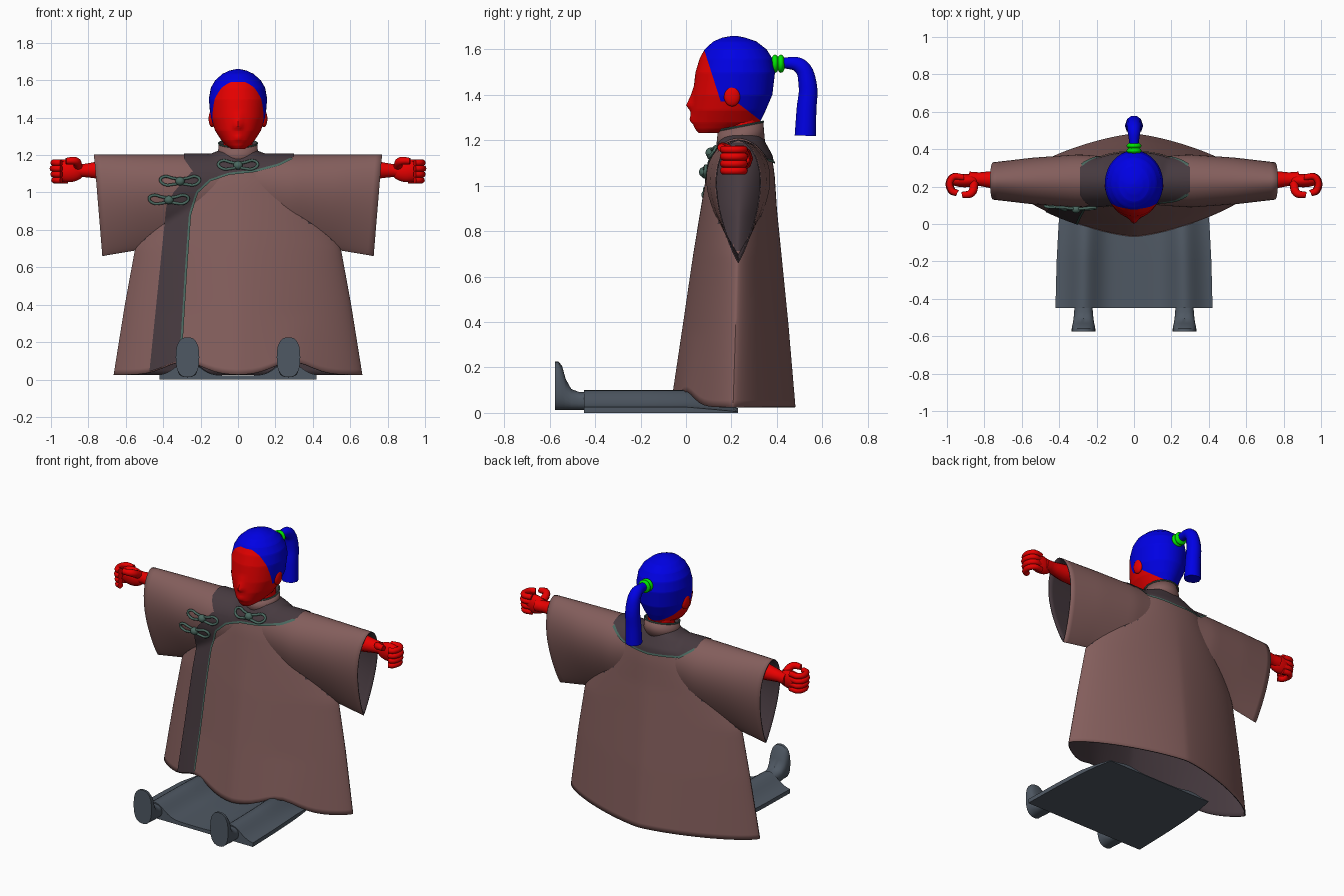
import bpy, bmesh, math
from mathutils import Vector
from mathutils.bvhtree import BVHTree

if "Cube" in bpy.data.objects:
    bpy.data.objects.remove(bpy.data.objects["Cube"])

def mat(name, *c):
    m = bpy.data.materials.new(name)
    m.diffuse_color = (*c, 1)
    m.use_nodes = True
    m.node_tree.nodes["Principled BSDF"].inputs["Base Color"].default_value = m.diffuse_color
    return m

ROBE = mat("dusty brown cloth", .23, .112, .107)
DARK = mat("dark plum lining", .062, .042, .050)
SLATE = mat("slate cloth", .078, .098, .125)
TEAL = mat("teal cord", .068, .14, .115)
RED = mat("red skin", .86, 0, 0)
BLUE = mat("blue hair", 0, 0, .78)
GREEN = mat("green band", 0, .78, 0)

def lerp(tab, t):
    """Piecewise linear lookup in rows (key, values...) with rising keys."""
    t = min(max(t, tab[0][0]), tab[-1][0])
    for a, b in zip(tab, tab[1:]):
        if t <= b[0]:
            f = (t - a[0]) / (b[0] - a[0])
            v = [p + (q - p) * f for p, q in zip(a[1:], b[1:])]
            return v if len(v) > 1 else v[0]

def span(a, b, n):
    return [a + (b - a) * i / (n - 1) for i in range(n)]

def add(name, bm, *mats):
    bmesh.ops.recalc_face_normals(bm, faces=bm.faces)
    me = bpy.data.meshes.new(name)
    bm.to_mesh(me)
    ob = bpy.data.objects.new(name, me)
    bpy.context.collection.objects.link(ob)
    for m in mats:
        me.materials.append(m)
    return ob

def loft_bm(rings, caps=(1, 1), closed=True):
    bm = bmesh.new()
    vs = [[bm.verts.new(p) for p in r] for r in rings]
    n = len(vs[0])
    for a, b in zip(vs, vs[1:]):
        for i in range(n if closed else n - 1):
            j = (i + 1) % n
            bm.faces.new((a[i], a[j], b[j], b[i]))
    for c, r in zip(caps, (vs[0], vs[-1])):
        if c and closed:
            bm.faces.new(r)
    return bm

def tube(name, pts, radii, m, cyclic=False, res=3):
    cu = bpy.data.curves.new(name, 'CURVE')
    cu.dimensions, cu.bevel_depth, cu.use_fill_caps = '3D', 1, True
    cu.bevel_resolution, cu.resolution_u = res, 5
    sp = cu.splines.new('BEZIER')
    sp.bezier_points.add(len(pts) - 1)
    for i, (bp, p) in enumerate(zip(sp.bezier_points, pts)):
        bp.co = p
        bp.handle_left_type = bp.handle_right_type = 'AUTO'
        bp.radius = radii[i] if isinstance(radii, (list, tuple)) else radii
    sp.use_cyclic_u = cyclic
    tmp = bpy.data.objects.new("tmp", cu)
    bpy.context.collection.objects.link(tmp)
    me = bpy.data.meshes.new_from_object(tmp.evaluated_get(bpy.context.evaluated_depsgraph_get()))
    bpy.data.objects.remove(tmp)
    ob = bpy.data.objects.new(name, me)
    bpy.context.collection.objects.link(ob)
    me.materials.clear()
    me.materials.append(m)

def ball(name, loc, size, m):
    bm = bmesh.new()
    bmesh.ops.create_uvsphere(bm, u_segments=20, v_segments=12, radius=1)
    bmesh.ops.scale(bm, vec=size, verts=bm.verts)
    bmesh.ops.translate(bm, vec=loc, verts=bm.verts)
    add(name, bm, m)

def thicken(ob, t=.006):
    s = ob.modifiers.new("cloth", 'SOLIDIFY')
    s.thickness, s.offset, s.material_offset, s.material_offset_rim = t, -1, 1, 1

def power(v, e):
    return math.copysign(abs(v) ** e, v)

# robe body: lens shaped rings, front hem lifted over the legs
BODY = [(.025, .665, -.068, .482, 1.4), (.4, .605, -.012, .45, 1.45), (.7, .55, .032, .42, 1.5),
        (.9, .46, .065, .40, 1.65), (1.05, .34, .09, .39, 1.9), (1.13, .27, .112, .378, 2.1),
        (1.19, .18, .145, .345, 2), (1.22, .1, .16, .33, 2)]
SLEEVE = [(0, .78, .12), (.3, .71, .142), (.55, .695, .125), (.77, .66, .10)]
def lift(x):
    return .07 * math.exp(-((abs(x) - .29) / .14) ** 2)
def drop(v):
    return abs(math.sin(math.pi * v ** .66)) ** .8
rings = []
for z in span(.025, 1.22, 41):
    hw, yf, yb, n = lerp(BODY, z)
    ring = []
    for i in range(80):
        a = math.tau * i / 80
        x = hw * power(math.cos(a), 2 / n)
        y = (yf + yb) / 2 + (yb - yf) / 2 * power(math.sin(a), 2 / n)
        up = lift(x) * max(0, 1 - (z - .025) / .32) if math.sin(a) < 0 else 0
        ring.append((x, y, z + up))
    rings.append(ring)
body_bm = loft_bm(rings, (0, 1))
# the part of the body that lies inside a sleeve is lining
for f in body_bm.faces:
    c = f.calc_center_median()
    zb, hw = lerp(SLEEVE, abs(c.x))
    v = (1.203 - c.z) / (1.203 - zb)
    f.material_index = int(0 < v < 1 and abs(c.y - .23) < hw * drop(v) - .004)

# wide sleeves: one teardrop tube from cuff to cuff
rings = []
for x in span(-.77, .77, 45):
    zb, hw = lerp(SLEEVE, abs(x))
    ring = []
    for i in range(48):
        a = math.tau * i / 48
        v = (1 - math.cos(a)) / 2
        ring.append((x * (1 - .058 * v), .23 + math.copysign(hw * drop(v), math.sin(a)), 1.203 + (zb - 1.203) * v))
    rings.append(ring)
sleeve_bm = loft_bm(rings, (0, 0))
trees = [BVHTree.FromBMesh(b) for b in (body_bm, sleeve_bm)]
thicken(add("robe_body", body_bm, ROBE, DARK))
thicken(add("robe_sleeves", sleeve_bm, ROBE, DARK))

def cast(o, d):
    hits = [t.ray_cast(Vector(o), Vector(d)) for t in trees]
    hits = [h for h in hits if h[0] is not None]
    return min(hits, key=lambda h: h[3])[0] if hits else Vector(o) + Vector(d)

def front(x, z, off=.005):
    return cast((x, -1, z), (0, 1, 0)) + Vector((0, -off, 0))

def back(x, z, off=.005):
    return cast((x, 1.5, z), (0, -1, 0)) + Vector((0, off, 0))

# dark yoke wrapped over the shoulders
Z_FRONT = [(-.29, 1.18), (-.24, 1.11), (-.2, 1.06), (-.15, 1.065), (-.05, 1.10), (.09, 1.115), (.22, 1.15), (.3, 1.19)]
Z_BACK = [(-.29, 1.18), (-.2, 1.115), (0, 1.10), (.2, 1.115), (.3, 1.18)]
rows = []
for x in span(-.29, .30, 41):
    f, b = front(x, lerp(Z_FRONT, x)), back(x, lerp(Z_BACK, x))
    a0, a1 = (math.atan2(p.z - 1, p.y - .24) for p in (f, b))
    row = []
    for a in span(a0, a1, 31):
        d = Vector((0, math.cos(a), math.sin(a)))
        row.append(cast(Vector((x, .24, 1)) + d, -d) + d * .005)
    rows.append(row)
add("robe_yoke", loft_bm(rows, closed=False), DARK)

# dark side flap running down to the hem
F_LEFT = [(.03, -.475), (.93, -.383), (1.0, -.345), (1.12, -.24)]
F_RIGHT = [(.03, -.312), (.6, -.277), (.88, -.257), (1.0, -.22), (1.065, -.15), (1.12, -.14)]
rows = []
for z in span(.035, 1.11, 50):
    rows.append([front(x, max(z, .032 + lift(x)), .006)
                 for x in span(lerp(F_LEFT, z), lerp(F_RIGHT, z), 9)])
add("robe_flap", loft_bm(rows, closed=False), DARK)

# flat cord trim along the flap and the yoke
def strip(name, pts, side, w=.006):
    rows = []
    for i, (x, z) in enumerate(pts):
        p, q = pts[max(i - 1, 0)], pts[min(i + 1, len(pts) - 1)]
        n = Vector((p[1] - q[1], q[0] - p[0])).normalized() * w
        rows.append([side(x + n[0], z + n[1], .009), side(x - n[0], z - n[1], .009)])
    add(name, loft_bm(rows, closed=False), TEAL)
edge = [(x, lerp(Z_FRONT, x)) for x in span(.29, -.15, 30)]
edge += [(lerp(F_RIGHT, z), z) for z in span(1.05, .12, 40)]
strip("front_trim", edge, front)
strip("back_trim", [(x, lerp(Z_BACK, x)) for x in span(-.28, .29, 30)], back)

# standing collar with trim
def collar_ring(rx, ry, zf, zb, n=40):
    return [(rx * math.cos(a), .24 + ry * math.sin(a), (zf + zb) / 2 + (zb - zf) / 2 * math.sin(a))
            for a in (math.tau * i / n for i in range(n))]
top = collar_ring(.102, .1, 1.243, 1.282)
thicken(add("collar", loft_bm([collar_ring(.112, .108, 1.16, 1.19), top], (0, 0)), ROBE, DARK))
tube("collar_trim", top[::2], .005, TEAL, True, 1)

# knotted loop buttons
for bx, bz in ((0, 1.145), (-.31, 1.06), (-.37, .96)):
    ball("button_knot", front(bx, bz, .012), (.025, .022, .023), TEAL)
    for s in (-1, 1):
        loop = [(.005, 0), (.045, .018), (.085, .025), (.105, .008), (.085, -.016), (.045, -.018)]
        tube("button_loop", [front(bx + s * u, bz + v, .012) for u, v in loop], .0075, TEAL, True, 3)

# head: rings with a nose and lips bump, hair split along cut lines
HEAD = [(1.232, .035, .055, .17), (1.25, .062, .04, .25), (1.28, .09, .027, .325), (1.33, .122, .026, .35),
        (1.40, .147, .03, .38), (1.5, .156, .042, .392), (1.56, .145, .06, .38), (1.6, .122, .082, .355),
        (1.635, .082, .12, .31), (1.652, .045, .16, .26), (1.66, .008, .205, .22)]
BUMP = [(1.27, 0), (1.29, .012), (1.315, .005), (1.33, .008), (1.353, .027), (1.40, .008), (1.44, 0)]
rings = []
for z in sorted(set(span(1.232, 1.66, 36) + [r[0] for r in HEAD])):
    hw, yf, yb = lerp(HEAD, z)
    ring = []
    for i in range(64):
        a = math.tau * i / 64
        x, y = hw * math.cos(a), (yf + yb) / 2 + (yb - yf) / 2 * math.sin(a)
        if math.sin(a) < 0:
            y -= lerp(BUMP, z) * math.exp(-(x / .022) ** 2)
        ring.append((x, y, z))
    rings.append(ring)
bm = loft_bm(rings)
for co, no in (((0, .15, 1.38), (0, 1, .32)), ((0, 0, 1.59), (0, 0, 1)),
               ((0, 0, 1.37), (0, 0, 1)), ((0, .22, 1.37), (0, 1, 1.3))):
    bmesh.ops.bisect_plane(bm, geom=bm.verts[:] + bm.edges[:] + bm.faces[:], plane_co=co, plane_no=no)
for f in bm.faces:
    c = f.calc_center_median()
    low = .22 + (1.37 - c.z) * 1.3 if c.z < 1.37 else .15 - (c.z - 1.38) * .32
    f.material_index = int(c.z > 1.59 or c.y > low)
add("head", bm, RED, BLUE)
tube("neck", [(0, .25, 1.12), (0, .25, 1.22), (0, .245, 1.3)], .078, RED)

# ponytail and band
tube("ponytail", [(0, .37, 1.53), (0, .44, 1.54), (0, .505, 1.525), (0, .535, 1.45), (0, .53, 1.33), (0, .525, 1.22)],
     [.028, .026, .036, .042, .046, .049], BLUE)
for y, r in ((.392, .04), (.418, .04)):
    ball("hair_band", (0, y, 1.537), (r, .019, r), GREEN)

# ears, arms and fists, mirrored
for s in (-1, 1):
    ball("ear", (s * .139, .203, 1.395), (.018, .036, .046), RED)
    tube("forearm", [(s * .5, .235, 1.12), (s * .72, .235, 1.12), (s * .83, .24, 1.117), (s * .88, .24, 1.115)],
         [.06, .052, .036, .04], RED)
    ball("palm", (s * .905, .232, 1.113), (.085, .036, .058), RED)
    for k in range(4):
        z, e = 1.066 + .031 * k, .004 * abs(k - 2)
        tube("finger", [(s * .91, .248, z), (s * (.975 - e), .248, z), (s * (.98 - e), .18, z), (s * .945, .165, z)],
             .0175, RED)
    tube("thumb", [(s * .855, .22, 1.14), (s * .87, .165, 1.168), (s * .92, .155, 1.168)], [.024, .022, .017], RED)

# trousers: one low sheet with two rounded legs
rings = []
for y, w, h in ((-.45, 1, 1), (-.2, .985, 1), (0, .96, 1), (.12, .93, .6), (.23, .88, .2)):
    ring = [(.42 * w, y, 0), (-.42 * w, y, 0)]
    for x in span(-.42, .42, 57):
        ring.append((x * w, y, (.022 + .078 * math.exp(-((abs(x) - .27) / .085) ** 2)) * h))
    rings.append(ring)
add("trousers", loft_bm(rings), SLATE)

# boots standing on their heels
for s in (-1, 1):
    rings = []
    for y, ztop, w in ((-.40, .09, .045), (-.47, .092, .05), (-.505, .105, .053), (-.53, .15, .057),
                       (-.545, .205, .061), (-.56, .225, .063), (-.576, .226, .063)):
        m, h = (ztop + .012) / 2, (ztop - .012) / 2
        rings.append([(s * .27 + w * power(math.cos(a), .8), y, m + h * power(math.sin(a), .8))
                      for a in (math.tau * i / 28 for i in range(28))])
    add("boot", loft_bm(rings), SLATE)

# smooth shading with sharp edges kept
for ob in bpy.context.scene.objects:
    ob.select_set(True)
    bpy.context.view_layer.objects.active = ob
bpy.ops.object.shade_smooth_by_angle(angle=math.radians(40))
